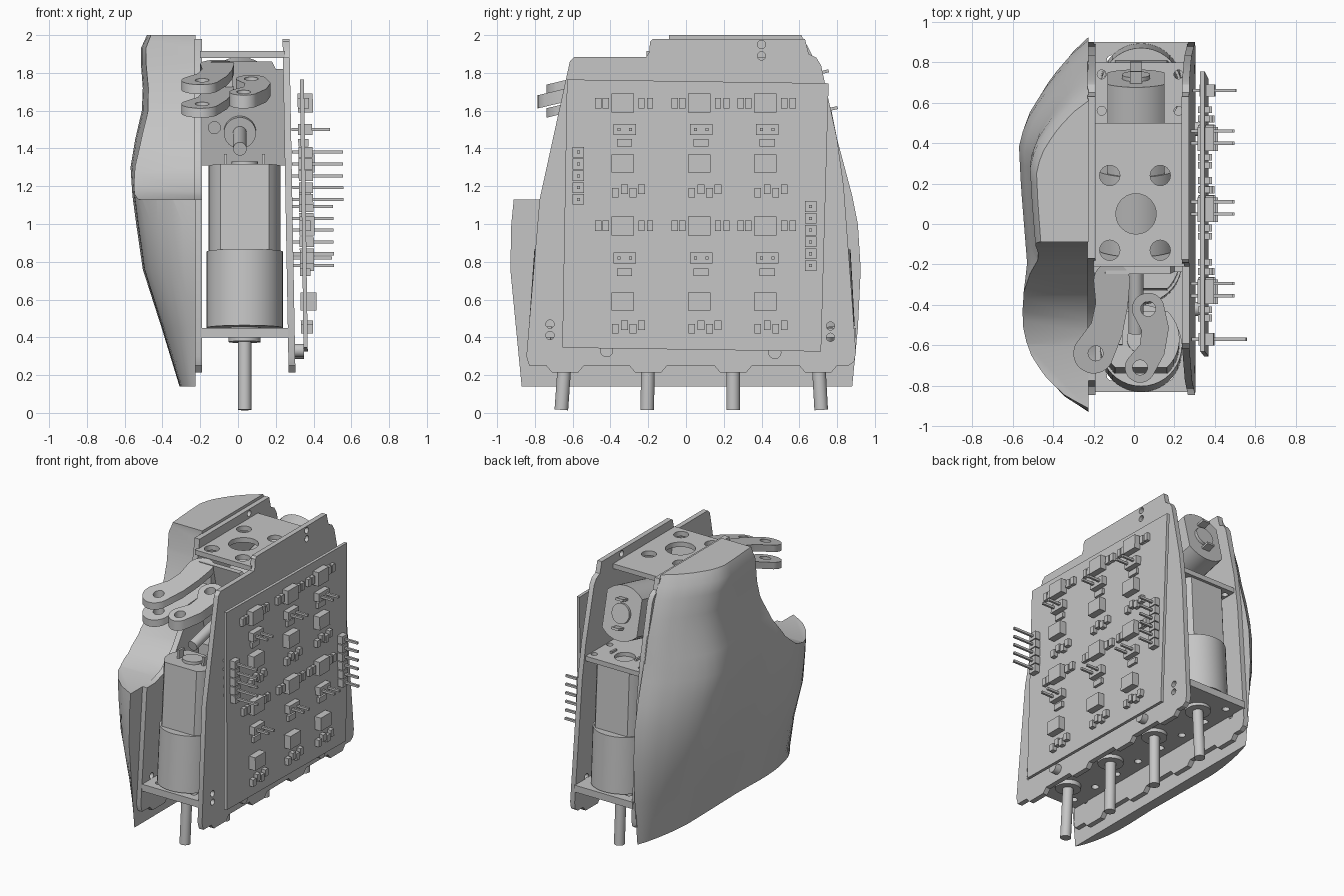
import bpy, bmesh, math
from mathutils import Vector, Matrix

cube = bpy.data.objects.get("Cube")
if cube:
    bpy.data.objects.remove(cube)
grey = bpy.data.materials.new("plain grey")
grey.use_nodes = True
grey.diffuse_color = (0.56, 0.56, 0.56, 1)
grey.node_tree.nodes["Principled BSDF"].inputs["Base Color"].default_value = grey.diffuse_color

def box(bm, lo, hi):
    for v in bmesh.ops.create_cube(bm, size=1)["verts"]:
        v.co = [lo[i] if v.co[i] < 0 else hi[i] for i in range(3)]

def tube(bm, p, q, r, seg=32):
    p, q = Vector(p), Vector(q)
    rot = (q - p).to_track_quat("Z", "Y")
    for v in bmesh.ops.create_cone(bm, cap_ends=True, segments=seg, radius1=r, radius2=r,
                                   depth=(q - p).length)["verts"]:
        v.co = rot @ v.co + (p + q) / 2

def skin(bm, rings):
    """Closed loft through equal rings, capped at both ends."""
    rows = [[bm.verts.new(c) for c in ring] for ring in rings]
    for a, b in zip(rows, rows[1:]):
        for i in range(len(a)):
            bm.faces.new((a[i - 1], a[i], b[i], b[i - 1]))
    bm.faces.new(rows[0])
    bm.faces.new(rows[-1])

def prism(bm, pts, lo, hi, place):
    skin(bm, [[place(u, v, w) for u, v in pts] for w in (lo, hi)])

def slant(bm, slope, z0):
    for v in bm.verts:
        v.co.x += slope * (v.co.z - z0)

def select(ob):
    bpy.ops.object.select_all(action="DESELECT")
    ob.select_set(True)
    bpy.context.view_layer.objects.active = ob

def part(name, bm, cutter=None):
    bmesh.ops.recalc_face_normals(bm, faces=bm.faces)
    mesh = bpy.data.meshes.new(name)
    bm.to_mesh(mesh)
    bm.free()
    mesh.materials.append(grey)
    ob = bpy.data.objects.new(name, mesh)
    bpy.context.collection.objects.link(ob)
    if cutter:
        tool = part(name + "_cutter", cutter)
        select(ob)
        mod = ob.modifiers.new("cut", "BOOLEAN")
        mod.operation, mod.solver, mod.object = "DIFFERENCE", "EXACT", tool
        bpy.ops.object.modifier_apply(modifier=mod.name)
        bpy.data.objects.remove(tool)
    select(ob)
    bpy.ops.object.shade_smooth_by_angle(angle=math.radians(28))
    return ob

def lerp(table, t):
    for (a, p), (b, q) in zip(table, table[1:]):
        if t <= b:
            return p + (q - p) * (t - a) / (b - a)
    return table[-1][1]

side = lambda u, v, w: (w, u, v)
flat = lambda u, v, w: (u, v, w)

# Rounded back-of-hand shell, lofted upward, with a scoop for the thumb
bulge = [(-1, 0), (-.93, .35), (-.82, .66), (-.68, .9), (-.52, .98), (-.2, .88), (0, .92),
         (.25, .97), (.5, 1), (.65, .85), (.8, .58), (.92, .28), (1, 0)]
levels = [(.14, -.87, .88, .085), (.45, -.9, .91, .18), (.76, -.93, .925, .28),
          (1, -.925, .91, .315), (1.15, -.91, .88, .335), (1.3, -.89, .84, .345),
          (1.45, -.86, .8, .32), (1.6, -.82, .77, .285), (1.72, -.8, .73, .28),
          (1.85, -.78, .69, .29), (1.93, -.76, .65, .29), (2, -.75, .61, .258)]
scoop = [(-.09, 2.2), (-.09, 1.97), (-.12, 1.8), (-.17, 1.62), (-.25, 1.43), (-.36, 1.27),
         (-.48, 1.17), (-.6, 1.13), (-1.2, 1.13), (-1.2, 2.2)]
rings = []
for z, front, back, depth in levels:
    ts = [-math.cos(math.pi * i / 32) for i in range(33)]
    rings.append([(-.225 - depth * lerp(bulge, t), front + (back - front) * (t + 1) / 2, z)
                  for t in ts])
bm, cut = bmesh.new(), bmesh.new()
skin(bm, rings)
prism(cut, scoop, -.9, -.1, side)
part("hand_shell", bm, cut)

# Two side plates with a scalloped lower edge, the inner one open for the thumb
motors = {-.64: .07, -.2: .02, .25: 0, .7: -.055}
edge = [(-.83, .25), (-.845, .3), (-.775, 1.13), (-.615, 1.86), (-.59, 1.885), (-.21, 1.885),
        (-.195, 1.91), (-.19, 1.965), (-.175, 1.98), (.63, 1.98), (.65, 1.9), (.69, 1.88),
        (.715, 1.84), (.8, 1.45), (.835, 1.2), (.9, .32), (.89, .27), (.86, .25)]
for y in reversed(motors):
    edge += [(y + .1, .25), (y + .07, .215), (y - .07, .215), (y - .1, .25)]
holes = [(.4, 1.95), (.4, 1.89), (-.72, .47), (-.72, .41), (.765, .46), (.765, .4)]
for name, lo, hi, slope in (("inner_side_plate", -.23, -.19, 0),
                            ("outer_side_plate", .252, .288, -.018)):
    bm, cut = bmesh.new(), bmesh.new()
    prism(bm, edge, lo, hi, side)
    for y, z in holes:
        tube(cut, (lo - .1, y, z), (hi + .1, y, z), .022, 16)
    if hi < 0:
        prism(cut, [(y - .08, z) for y, z in scoop], -.5, 0, side)
    slant(bm, slope, 1.1)
    part(name, bm, cut)

# Cross plates between the sides
def cross_plate(name, lo, hi, drill):
    bm, cut = bmesh.new(), bmesh.new()
    box(bm, lo, hi)
    for x, y, r in drill:
        tube(cut, (x, y, lo[2] - .1), (x, y, hi[2] + .1), r, 24)
    part(name, bm, cut)

cross_plate("top_plate", (-.2, -.21, 1.88), (.25, .5, 1.915),
            [(.01, .05, .1)] + [(x, y, .05) for x in (-.12, .13) for y in (-.13, .24)])
cross_plate("middle_plate", (-.2, .0, 1.32), (.26, .8, 1.355),
            [(.03, .66, .07)] + [(x, y, .022) for x in (-.16, .22) for y in (.56, .74)])
cross_plate("base_plate", (-.2, -.83, .4), (.27, .9, .45),
            [(.03 + x, y + d, .025) for y in motors for x in (-.14, .14) for d in (-.11, .11)])

# Geared motor: round gearbox, flat-sided can, terminals, boss and output shaft
def motor(name, place):
    bm = bmesh.new()
    half = math.acos(.14 / .19)
    arc = [mid + (math.pi / 2 - half) * (i / 6 - 1) for mid in (0, math.pi) for i in range(13)]
    prism(bm, [(.19 * math.cos(t), .19 * math.sin(t)) for t in arc], .4, .86, flat)
    for lo, hi, r in ((0, .405, .202), (.85, .88, .07), (-.075, .01, .085), (-.435, .01, .036)):
        tube(bm, (0, 0, lo), (0, 0, hi), r, 40)
    for x in (-.1, .1):
        box(bm, (x - .008, -.03, .85), (x + .008, .03, .92))
    bmesh.ops.transform(bm, matrix=place, verts=bm.verts)
    part(name, bm)

# Four fanned finger motors and the tilted thumb motor
for n, (y, lean) in enumerate(motors.items()):
    motor("finger_motor_%d" % (n + 1),
          Matrix.Translation((.035, y + lean * .15, .45)) @ Matrix.Rotation(-lean, 4, "X"))
motor("thumb_motor", Matrix.Translation((.01, -.116, 1.499))
      @ Matrix.Rotation(math.radians(-76.5), 4, "X") @ Matrix.Rotation(math.pi / 2, 4, "Z"))

# Thumb motor mounting plate
bm, cut = bmesh.new(), bmesh.new()
prism(bm, [(-.2, 1.31), (.26, 1.31), (.25, 1.82), (.2, 1.82), (.18, 1.86), (-.14, 1.86),
           (-.16, 1.84), (-.2, 1.84)], 0, .04, lambda u, v, w: (u, .2 - .24 * v + w, v))
for x in (-.125, .16):
    tube(cut, (x, -.5, 1.51), (x, .2, 1.51), .032, 20)
part("thumb_mount_plate", bm, cut)

# Thumb knuckle links with round ends, following the motor tilt
def link(name, path, lo, hi, drill):
    pts = [Vector(p[:2]) for p in path]
    left, right = [], []
    for i, p in enumerate(pts):
        d = (pts[min(i + 1, len(pts) - 1)] - pts[max(i - 1, 0)]).normalized()
        fan = [math.pi / 2 * k / 8 for k in range(8)]
        fan = [-f for f in reversed(fan)] if i == 0 else fan if p == pts[-1] else [0]
        for f in fan:
            across = Vector((-d.y, d.x)) * path[i][2] * math.cos(f)
            along = d * path[i][2] * math.sin(f)
            left.append(p + along + across)
            right.append(p + along - across)
    bm, cut = bmesh.new(), bmesh.new()
    prism(bm, left + right[::-1], lo, hi, lambda u, v, w: (u, v, 1.85 + v * .24 + w))
    for x, y in drill:
        tube(cut, (x, y, 1), (x, y, 2), .037, 20)
    part(name, bm, cut)

arm = [(-.11, -.28, .09), (-.11, -.4, .08), (-.135, -.52, .082), (-.2, -.64, .1)]
link("thumb_link_upper", arm, .015, .065, [(-.19, -.64)])
link("thumb_link_lower", arm, -.11, -.06, [(-.19, -.64)])
link("thumb_crank", [(.07, -.42, .08), (.105, -.52, .068), (.09, -.62, .065), (.03, -.71, .075)],
     -.05, .02, [(.07, -.42), (.03, -.71)])
bm = bmesh.new()
box(bm, (-.19, -.27, 1.68), (-.03, -.2, 1.82))
part("thumb_knuckle_block", bm)

# Circuit board on spacers
bm = bmesh.new()
prism(bm, [(-.655, .345), (.715, .325), (.755, 1.745), (-.63, 1.765)], .338, .36, side)
for y, z in ((-.42, .33), (.47, .32)):
    tube(bm, (.28, y, z), (.34, y, z), .035, 20)
slant(bm, -.014, 1)
part("circuit_board", bm)

def chip(y, z, w, h, top):
    box(chips, (.325, y - w / 2, z - h / 2), (top, y + w / 2, z + h / 2))

def pin(y, z, tip):
    box(pins, (.29, y - .008, z - .008), (tip, y + .008, z + .008))

# Six repeated driver circuits
chips, pins = bmesh.new(), bmesh.new()
for y in (-.335, .07, .42):
    for big, head, small, square, caps in ((1.64, 1.5, 1.43, 1.32, 1.165),
                                           (.99, .82, .745, .59, .445)):
        chip(y, big, .12, .1, .405)
        chip(y + .01, head, .12, .06, .4)
        chip(y + .01, small, .08, .04, .38)
        chip(y, square, .12, .095, .41)
        for d in (-.02, .04):
            pin(y + d, head, .495)
        for k, d in enumerate((-.04, .01, .055, .1)):
            chip(y + d, caps + .02 * (k % 2), .036, .05, .39)
            chip(y + (-.13, -.09, .1, .145)[k], big, .033, .055, .385)

# Two long connector strips
for y, start, count, tip in ((-.57, 1.13, 5, .56), (.66, .78, 6, .505)):
    for i in range(count):
        chip(y, start + i * .0625, .06, .056, .4)
        pin(y, start + i * .0625, tip)
for name, bm in (("board_components", chips), ("connector_pins", pins)):
    slant(bm, -.014, 1)
    part(name, bm)
